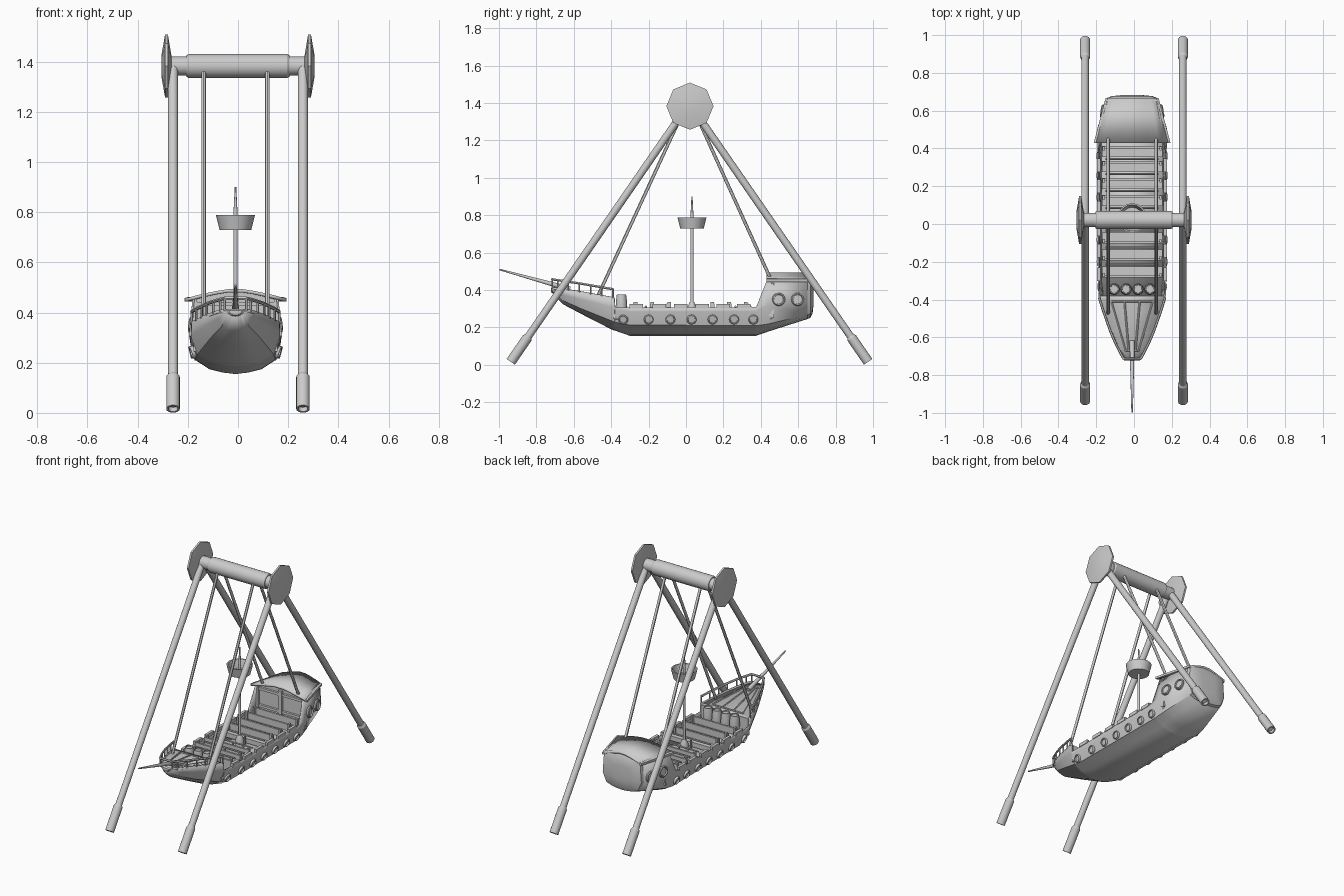
import bpy, bmesh, math
from mathutils import Vector, Matrix

if "Cube" in bpy.data.objects:
    bpy.data.objects.remove(bpy.data.objects["Cube"])

CX = -0.01  # boat centreline


def make(name, bm):
    bmesh.ops.recalc_face_normals(bm, faces=bm.faces)
    me = bpy.data.meshes.new(name)
    bm.to_mesh(me)
    bm.free()
    ob = bpy.data.objects.new(name, me)
    bpy.context.collection.objects.link(ob)
    return ob


def loft(name, rings, caps=False, closed=False, thick=0):
    bm = bmesh.new()
    vs = [[bm.verts.new(p) for p in r] for r in rings]
    n = len(rings[0])
    for a, b in zip(vs, vs[1:]):
        for i in range(n if closed else n - 1):
            j = (i + 1) % n
            bm.faces.new((a[i], a[j], b[j], b[i]))
    if caps:
        bm.faces.new(vs[0])
        bm.faces.new(vs[-1])
    ob = make(name, bm)
    if thick:
        m = ob.modifiers.new("thickness", 'SOLIDIFY')
        m.thickness = thick
        m.offset = -1
    return ob


def lathe(name, a, b, prof, n=16, spin=0):
    """Revolve (fraction, radius) pairs about the line a-b."""
    a, b = Vector(a), Vector(b)
    q = (b - a).to_track_quat('Z', 'Y')
    rings = []
    for t, r in prof:
        c = a.lerp(b, t)
        rings.append([c + q @ Vector((r * math.cos(spin + math.tau * i / n),
                                      r * math.sin(spin + math.tau * i / n), 0)) for i in range(n)])
    return loft(name, rings, True, True)


def tube(name, a, b, r, r2=None, n=12):
    return lathe(name, a, b, [(0, r), (1, r if r2 is None else r2)], n)


def box(name, c, s):
    bm = bmesh.new()
    bmesh.ops.create_cube(bm, size=1, matrix=Matrix.Translation(c) @ Matrix.Diagonal((*s, 1)))
    return make(name, bm)


# hull stations: y, top half-width, top z, mid half-width, mid z, chine half-width, chine z, keel z
ST = [(-.715, .045, .415, .040, .405, .030, .395, .385),
      (-.66, .078, .407, .070, .375, .055, .345, .325),
      (-.56, .120, .392, .115, .350, .098, .300, .272),
      (-.40, .175, .364, .176, .310, .150, .236, .190),
      (-.382, .177, .361, .178, .305, .153, .228, .183),
      (-.38, .178, .308, .178, .290, .153, .228, .183),
      (-.30, .181, .305, .180, .285, .163, .213, .155),
      (.375, .183, .308, .182, .285, .163, .210, .155),
      (.38, .183, .320, .182, .290, .163, .210, .157),
      (.437, .171, .462, .184, .320, .160, .218, .177),
      (.65, .135, .462, .145, .330, .118, .268, .245)]


def section(s):
    y, w, zt, wm, zm, wc, zc, zb = s
    half = [(w, zt), (wm, zm), (wc, zc), (wc - .007, zc - .002),
            (wc * .64, zb + .35 * (zc - zb)), (wc * .3, zb + .1 * (zc - zb))]
    pts = half + [(0, zb)] + [(-x, z) for x, z in reversed(half)]
    return [Vector((CX + x, y, z)) for x, z in pts]


def station(y):
    for a, b in zip(ST, ST[1:]):
        if y <= b[0]:
            t = (y - a[0]) / (b[0] - a[0])
            return [p + (q - p) * t for p, q in zip(a, b)]
    return ST[-1]


def side(y, z):
    _, w, zt, wm, zm, wc, zc, _ = station(y)
    if z > zm:
        return wm + (w - wm) * (z - zm) / (zt - zm)
    return wc + (wm - wc) * (z - zc) / (zm - zc)


loft("hull", [section(s) for s in ST], thick=.008)

# blunt stem face and bulging stern transom
stem = section(ST[0])
mid = sum(stem, Vector()) / len(stem)
loft("stem", [stem, [mid + (p - mid) * .6 - Vector((0, .008, 0)) for p in stem]], True, True)
arch = [Vector((CX + x, .65, .49 - 1.6 * x * x)) for x in (-.09, -.045, 0, .045, .09)]
stern = section(ST[-1]) + arch
mid = Vector((CX, .65, .37))
loft("transom", [[mid + (p - mid) * k + Vector((0, d, 0)) for p in stern]
                 for k, d in ((1, 0), (.95, .015), (.75, .027), (.4, .032))], True, True)

# decks and bulkhead
loft("main_deck", [[(CX - .163, y, .25), (CX + .163, y, .25)] for y in (-.38, .46)], thick=.008)
loft("bow_deck", [[(CX - s[1] + .003, s[0], s[2] - .006), (CX + s[1] - .003, s[0], s[2] - .006)]
                  for s in ST[:5]], thick=.006)
box("bow_bulkhead", (CX, -.385, .30), (.335, .012, .11))

# raised hatch frame on the bow deck
for k in (-1, 1):
    tube("hatch_frame", (CX + k * .11, -.41, .362), (CX + k * .035, -.67, .405), .005, n=6)
    tube("hatch_divider", (CX + k * .04, -.41, .362), (CX + k * .018, -.67, .405), .005, n=6)
tube("hatch_frame_wide", (CX - .11, -.41, .362), (CX + .11, -.41, .362), .005, n=6)
tube("hatch_frame_narrow", (CX - .035, -.67, .405), (CX + .035, -.67, .405), .005, n=6)

# bow railing
ys = (-.39, -.45, -.51, -.57, -.63, -.685, -.715)
for k in (-1, 1):
    rail = [Vector((CX + k * (station(y)[1] - .002), y, station(y)[2] + .042)) for y in ys]
    for a, b in zip(rail, rail[1:]):
        tube("bow_rail", a, b, .007, n=6)
    for p in rail:
        tube("rail_post", p - Vector((0, 0, .048)), p, .005, n=6)
tube("bow_rail_front", rail[-1], (2 * CX - rail[-1].x, *rail[-1].yz), .007, n=6)
tube("bowsprit", (CX, -.62, .405), (CX, -.998, .51), .014, .004)

# portholes
def porthole(y, z, r):
    for k in (-1, 1):
        p = Vector((CX + k * side(y, z), y, z))
        n = Vector((k, -(side(y + .01, z) - side(y - .01, z)) / .02,
                    -(side(y, z + .01) - side(y, z - .01)) / .02)).normalized()
        lathe("porthole", p - n * .01, p + n * .012,
              [(0, r), (.8, r), (1, r * .9), (1, r * .75), (.65, r * .7)], 16)


for y in (-.335, -.2, -.083, .03, .142, .257, .36):
    porthole(y, .243, .026)
for y in (.495, .597):
    porthole(y, .35, .035)

# gunwale pads and benches facing the mast
for y in (-.267, -.142, -.027, .086, .2, .31):
    for k in (-1, 1):
        box("gunwale_pad", (CX + k * .176, y, .313), (.018, .072, .022))
for y in (-.25, -.16, -.07, .12, .21, .30, .38):
    f = 1 if y > 0 else -1
    box("bench_seat", (CX, y, .272), (.32, .05, .03))
    box("bench_back", (CX, y + f * .027, .290), (.32, .012, .075))
    b = y - f * .035
    tube("lap_bar", (CX - .14, b, .312), (CX + .14, b, .312), .005, n=8)
    tube("lap_bar_stem", (CX, b, .25), (CX, b, .312), .006, n=8)
    for k in (-1, 1):
        box("bench_end", (CX + k * .15, y + f * .02, .312), (.012, .02, .05))

# barrels
for i in range(4):
    x = -.105 + i * .063
    lathe("barrel", (x, -.345, .25), (x, -.345, .375),
          [(0, .024), (.25, .029), (.5, .031), (.75, .029), (1, .025), (1, .021), (.95, .02)])

# stern cabin front with window frames
wall = [(-.172, .25), (.172, .25), (.168, .455), (.09, .48), (0, .488), (-.09, .48), (-.168, .455)]
loft("cabin_front", [[(CX + x, y, z) for x, z in wall] for y in (.455, .47)], True, True)
for x in (-.162, -.005, .005, .162):
    box("cabin_post", (CX + x, .45, .36), (.016, .02, .20))
for z in (.325, .435):
    box("cabin_beam", (CX, .45, z), (.32, .018, .016))

# arched roof
ROOF = (-1, -.7, -.4, -.15, .15, .4, .7, 1)
loft("cabin_roof", [[(CX + h * u, y, .496 - .04 * abs(u) ** 1.4) for u in ROOF]
                    for y, h in ((.43, .203), (.668, .14))], thick=.013)
for k in (-1, 1):
    loft("roof_edge", [[(CX + k * (h + d), y, z) for d, z in ((0, .458), (0, .444), (-.012, .444), (-.012, .462))]
                       for y, h in ((.43, .203), (.668, .14))], True, True)

# mast with lookout basket
MY = .032
tube("mast", (CX, MY, .25), (CX, MY, .79), .009, .008)
tube("mast_tip", (CX, MY, .78), (CX, MY, .90), .009, .003)
lathe("mast_collar", (CX, MY, .25), (CX, MY, .335), [(0, .024), (.7, .024), (1, .012)])
lathe("lookout_basket", (CX, MY, .729), (CX, MY, .789),
      [(0, .063), (1, .078), (1, .070), (.15, .056)], 16)

# swing rods
for k in (-1, 1):
    x = CX + k * .127
    tube("swing_rod", (x, -.003, 1.38), (x, -.475, .36), .009)
    tube("swing_rod", (x, .035, 1.38), (x, .452, .46), .009)

# axle, end hubs and support legs
AY, AZ = .021, 1.383
lathe("axle", (-.28, AY, AZ), (.28, AY, AZ),
      [(0, .038), (.135, .038), (.135, .043), (.15, .048), (.85, .048), (.865, .043), (.865, .038), (1, .038)], 20)
for k in (-1, 1):
    lathe("hub", (k * .266, AY, AZ), (k * .304, AY, AZ),
          [(0, .045), (.35, .126), (.65, .126), (1, .05)], 8)
    for top, foot in (((k * .259, .005, 1.38), (k * .259, -.937, .016)),
                      ((k * .259, .03, 1.38), (k * .259, .974, .016))):
        a, b = Vector(foot), Vector(top)
        tube("support_leg", a.lerp(b, .02), b, .02, n=16)
        lathe("leg_foot", a, a.lerp(b, .1),
              [(.12, .018), (0, .019), (0, .027), (.93, .027), (1, .02)], 16)

for ob in bpy.context.collection.objects:
    ob.select_set(True)
    bpy.context.view_layer.objects.active = ob
bpy.ops.object.shade_smooth_by_angle(angle=math.radians(30))
